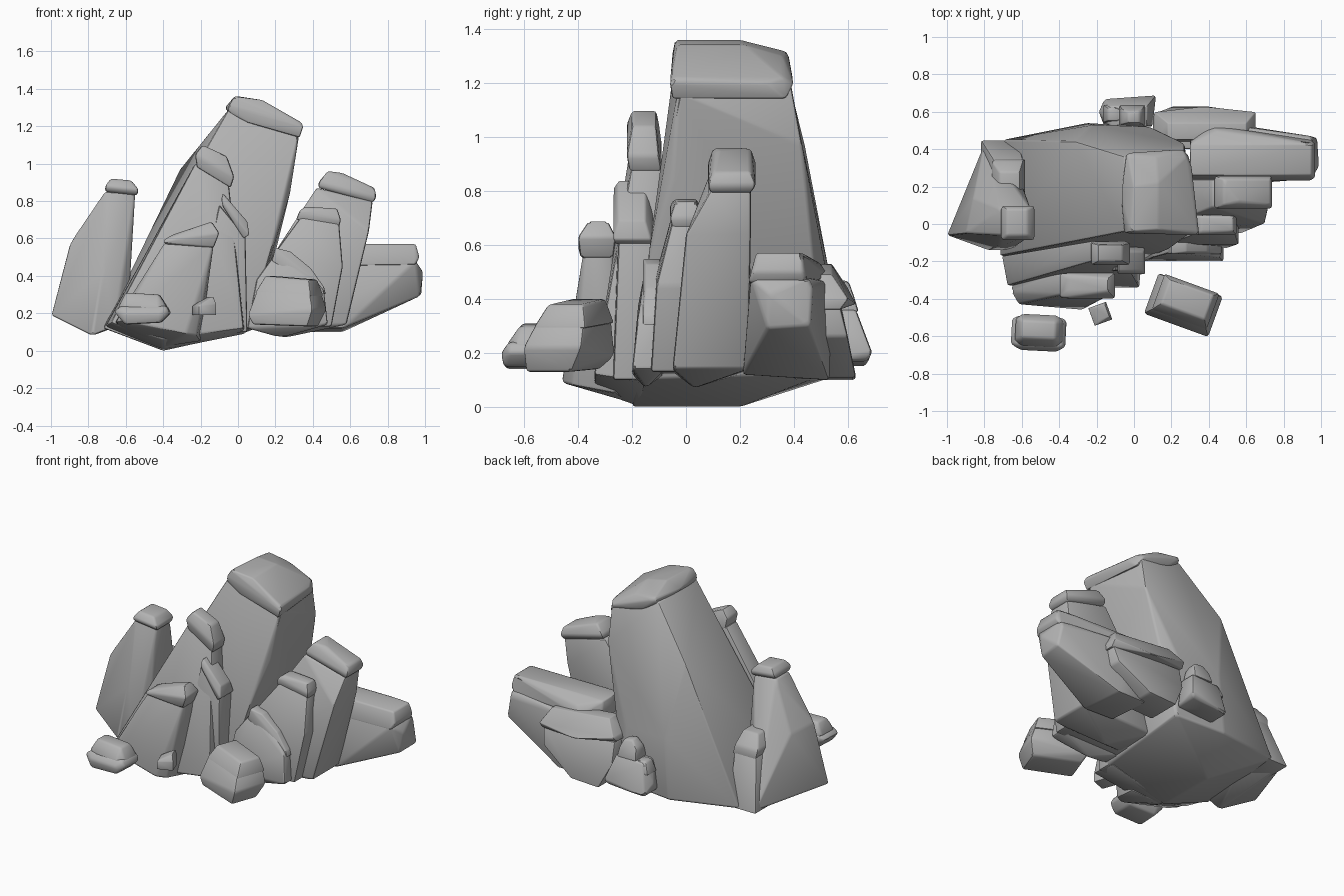
import bpy
import bmesh
from math import radians

cube = bpy.data.objects.get("Cube")
if cube:
    bpy.data.objects.remove(cube, do_unlink=True)

# One plain stone colour
stone = bpy.data.materials.new("grey_stone")
stone.use_nodes = True
colour = (0.45, 0.45, 0.45, 1)
stone.diffuse_color = colour
shader = next(n for n in stone.node_tree.nodes if n.type == "BSDF_PRINCIPLED")
shader.inputs["Base Color"].default_value = colour
shader.inputs["Roughness"].default_value = 0.8


def corners(row):
    """A row is a point (x, y, z), or a sloping ring
    (x_min, x_max, y_min, y_max, z_at_x_min, z_at_x_max)."""
    if len(row) == 3:
        return [row]
    left, right, front, back, z_left, z_right = row
    return [(x, y, z) for x, z in ((left, z_left), (right, z_right))
            for y in (front, back)]


def rock(name, *rows, bevel=1.2):
    """Chiselled convex stone with softened edges; sizes in hundredths."""
    bm = bmesh.new()
    for row in rows:
        for point in corners(row):
            bm.verts.new([value / 100 for value in point])
    bmesh.ops.convex_hull(bm, input=bm.verts[:])
    loose = [v for v in bm.verts if not v.link_faces]
    bmesh.ops.delete(bm, geom=loose, context="VERTS")
    bmesh.ops.dissolve_limit(bm, angle_limit=radians(6),
                             verts=bm.verts[:], edges=bm.edges[:])
    hard = [e for e in bm.edges
            if len(e.link_faces) == 2 and e.calc_face_angle(0) > radians(12)]
    bmesh.ops.bevel(bm, geom=hard, offset=bevel / 100, segments=2,
                    profile=0.5, affect="EDGES", clamp_overlap=True)
    bmesh.ops.recalc_face_normals(bm, faces=bm.faces[:])
    mesh = bpy.data.meshes.new(name)
    bm.to_mesh(mesh)
    bm.free()
    mesh.materials.append(stone)
    obj = bpy.data.objects.new(name, mesh)
    bpy.context.collection.objects.link(obj)
    bpy.ops.object.select_all(action="DESELECT")
    obj.select_set(True)
    bpy.context.view_layer.objects.active = obj
    bpy.ops.object.shade_smooth_by_angle(angle=radians(35))
    return obj


# Great leaning centre rock and its cap
rock("main_rock",
     (-40, -20, 0), (-40, 20, 0), (-72, -17, 12), (5, -19, 10),
     (-70, 45, 14), (-25, 54, 11), (10, 51, 12),
     (-22, 53, 50), (8, 52, 50),
     (-31, 44, 97), (27, 43, 97), (28, -5, 85), (18, -14, 55),
     (-5, 36, 129), (-5, -4, 129), (33, -3, 117), (27, 39, 119))
rock("main_cap",
     (-5, -4, 127), (-4, 36, 127), (5, -5, 122), (5, 38, 122),
     (33, -5, 114), (29, 37, 114),
     (-7, 15, 130), (-5, -5, 131), (-4, 38, 131), (35, -6, 120),
     (31, 30, 120), (26, 40, 120), (34, -4, 122), (28, 36, 122),
     (-3, 36, 132), (-2, -4, 136), (0, 20, 136), (13, -3, 134),
     (13, 22, 134), (12, 36, 130), bevel=2)

# Tall spur, side spur and low spur against the front
rock("tall_spur",
     (-71, -17, 13), (-68, -33, 15), (-40, -34, 6), (-40, -17, 0),
     (3, -34, 12), (4, -15, 9), (-38, -22, 70),
     (-23, -5, -20, -9, 100, 90))
rock("tall_spur_cap",
     (-22, -4, -21, -9, 98, 87), (-23, -2, -22, -10, 105, 93),
     (-19, -6, -20, -11, 110, 104))
rock("side_spur",
     (-25, 5, -27, -12, 9, 10), (-10, 4, -25, -12, 78, 61))
rock("side_spur_cap",
     (-8, 3, -26, -12, 77, 60), (-9, 6, -27, -13, 81, 62),
     (-8, 5, -25, -15, 84, 69), (-2, -24, 77))
rock("low_spur",
     (-66, -36, 15), (-62, -43, 16), (-64, -24, 13), (-28, -46, 9),
     (-22, -42, 8), (-20, -26, 5), (-40, -22, 2),
     (-39, -13, -38, -27, 58, 57))
rock("low_spur_cap",
     (-39, -13, -39, -27, 57, 55), (-40, -10, -40, -26, 59, 63),
     (-35, -14, -36, -29, 62, 69))

# Side pillar with a shorter pillar behind it
rock("side_pillar",
     (-100, -6, 19), (-78, -14, 8), (-66, -14, 13), (-59, -8, 15),
     (-80, 43, 14), (-62, 28, 14), (-90, -5, 57), (-86, 14, 55),
     (-72, -12, 42), (-60, -10, 45), (-60, 10, 45),
     (-71, -55, -6, 8, 85, 84))
rock("side_pillar_cap",
     (-71, -54, -7, 8, 85, 83), (-71, -53, -9, 10, 88, 86),
     (-68, -57, -6, 8, 92, 91))
rock("short_pillar", (-82, -62, 18, 45, 13, 13), (-75, -59, 12, 34, 46, 46))
rock("short_pillar_cap",
     (-75, -58, 11, 35, 43, 43), (-76, -59, 11, 34, 49, 49),
     (-72, -61, 13, 28, 57, 57))

# Three stepped slabs on the other side
rock("back_slab",
     (5, 58, -5, 23, 13, 14), (25, 3, 7), (18, 70, 0, 24, 50, 64),
     (42, 72, 9, 24, 87, 80))
rock("back_slab_cap",
     (43, 72, 9, 24, 87, 79), (43, 74, 8, 26, 90, 82),
     (48, 73, 10, 24, 96, 87), (56, 12, 95))
rock("middle_slab",
     (5, 50, -13, 3, 12, 13), (18, 56, -11, 3, 50, 45),
     (34, 54, -5, 4, 72, 69))
rock("middle_slab_cap",
     (31, 54, -5, 4, 70, 66), (33, 55, -6, 5, 75, 70),
     (36, 53, -4, 4, 77, 76))
rock("front_slab",
     (5, 48, -20, -8, 12, 14), (23, -15, 7), (10, 46, -18, -8, 38, 32),
     (20, 38, -15, -8, 52, 42))
rock("front_slab_cap",
     (18, 47, -16, -7, 48, 30), (20, 46, -16, -8, 55, 34),
     (28, 39, -15, -8, 53, 44))

# Outlying log-shaped rocks
rock("outer_log",
     (35, 22, 12), (56, 21, 12), (56, 53, 10), (35, 53, 10),
     (97, 30, 29), (98, 46, 30), (99, 31, 42), (95, 47, 44),
     (45, 54, 46), (40, 95, 24, 45, 48, 48))
rock("outer_log_cap",
     (30, 95, 23, 45, 45, 46), (30, 97, 25, 43, 50, 50),
     (30, 95, 26, 43, 57, 57), (42, 53, 48), (45, 50, 53))
rock("rear_log",
     (20, 40, 40, 63, 10, 11), (12, 62, 40, 60, 26, 26),
     (12, 64, 40, 57, 40, 38))
rock("rear_log_cap",
     (10, 65, 44, 57, 41, 36), (37, 63, 38), (11, 65, 45, 60, 44, 40),
     (18, 60, 45, 54, 53, 49))

# Small stones behind
rock("rear_stone", (-16, 10, 52, 67, 15, 17), (-19, 60, 22), (12, 69, 20),
     (-13, 7, 52, 63, 35, 36))
rock("rear_stone_cap", (-8, 6, 52, 64, 35, 35), (-7, 5, 53, 62, 42, 42),
     (-3, 3, 54, 60, 47, 46))
rock("rear_stone_step", (-17, -8, 54, 64, 28, 28), (-14, -8, 55, 62, 36, 36))


# Loose stones in front, turned a little on the ground
def loose_stone(name, centre, turn, *rows, bevel=1.2):
    obj = rock(name, *rows, bevel=bevel)
    obj.location = [value / 100 for value in centre]
    obj.rotation_euler.z = radians(turn)


boulder = (27, -43, 13)
loose_stone("boulder", boulder, -20,
            (-16, 15, -12, 6, 1, 0), (-19, 18, -12, 11, 6, 9),
            (-15, 15, -8, 11, 20, 18))
loose_stone("boulder_cap", boulder, -20,
            (-16, 16, -9, 12, 18, 16), (-12, 13, -4, 10, 27, 25))
pebble = (-51, -58, 14)
loose_stone("flat_stone", pebble, -3,
            (-9, 10, -9, 6, 0, 1), (-15, 15, -7, 7, 7, 6),
            (-9, 10, -10, 9, 6, 6), (-11, 13, -7, 8, 10, 10))
loose_stone("flat_stone_cap", pebble, -3,
            (-13, 14, -5, 7, 9, 8), (-9, 9, -8, 10, 9, 9),
            (-9, 9, -3, 6, 17, 16))
loose_stone("tiny_stone", (-18, -48, 19), 20,
            (-5, 5, -5, 5, 0, 0), (-5, 5, -5, 5, 5, 6),
            (-2, 4, -3, 4, 7, 10), bevel=0.8)
